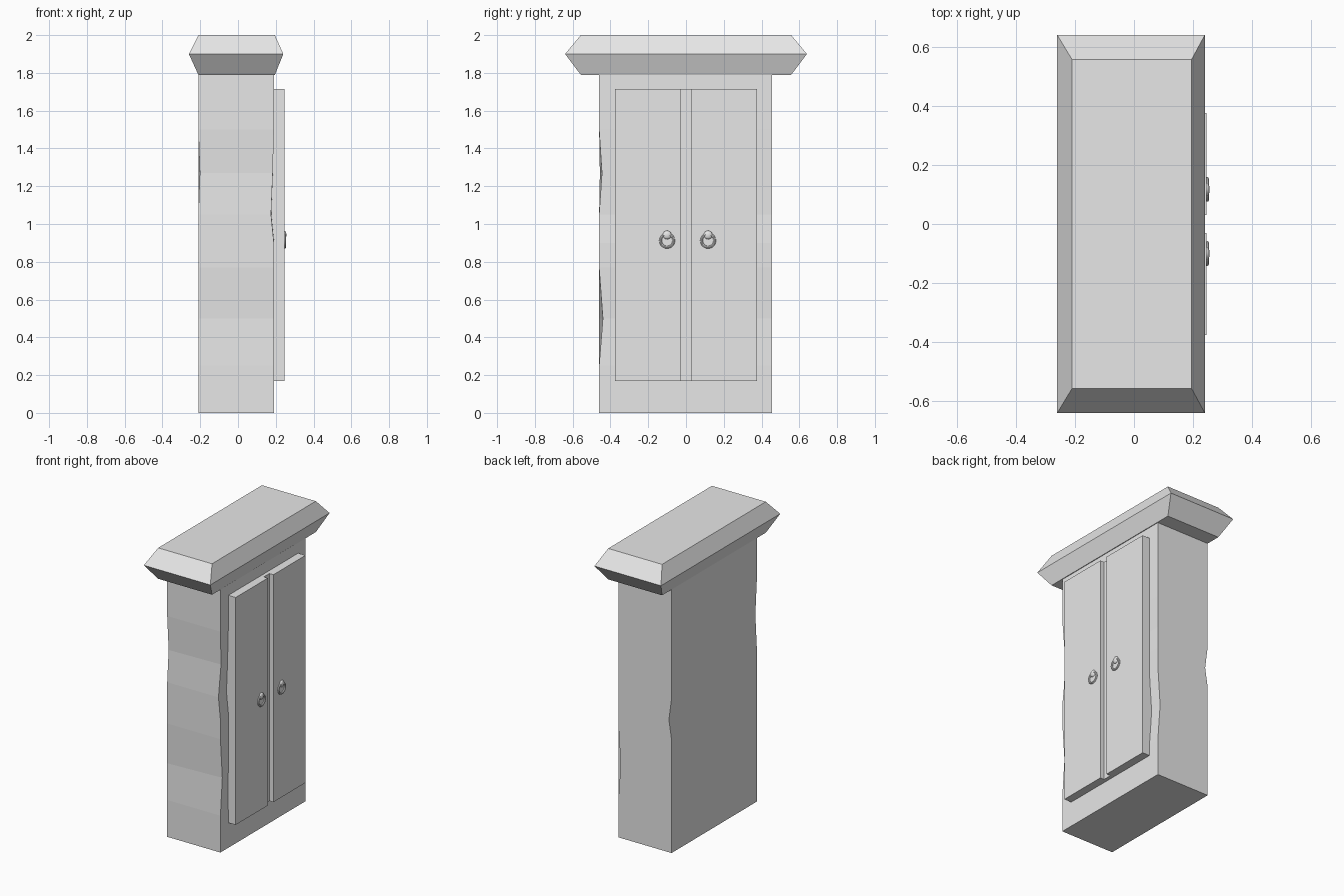
import bpy
import bmesh
from math import radians
from mathutils import Matrix

cube = bpy.data.objects.get("Cube")
if cube:
    bpy.data.objects.remove(cube, do_unlink=True)

grey = bpy.data.materials.new("light grey")
grey.use_nodes = True
colour = (0.8, 0.8, 0.8, 1)
grey.diffuse_color = colour
grey.node_tree.nodes["Principled BSDF"].inputs["Base Color"].default_value = colour


def finish(name, bm):
    bmesh.ops.recalc_face_normals(bm, faces=bm.faces)
    mesh = bpy.data.meshes.new(name)
    bm.to_mesh(mesh)
    bm.free()
    mesh.materials.append(grey)
    ob = bpy.data.objects.new(name, mesh)
    bpy.context.collection.objects.link(ob)
    return ob


def loft(name, rings):
    """Join four-cornered rings into a closed solid."""
    bm = bmesh.new()
    loops = [[bm.verts.new(p) for p in ring] for ring in rings]
    for low, high in zip(loops, loops[1:]):
        for i in range(4):
            j = (i + 1) % 4
            bm.faces.new((low[i], low[j], high[j], high[i]))
    bm.faces.new(loops[0][::-1])
    bm.faces.new(loops[-1])
    return finish(name, bm)


def rect(x0, x1, y0, y1, z):
    return [(x0, y0, z), (x1, y0, z), (x1, y1, z), (x0, y1, z)]


def box(name, x0, x1, y0, y1, z0, z1):
    return loft(name, [rect(x0, x1, y0, y1, z) for z in (z0, z1)])


# Cabinet body with worn vertical corners: (corner, height) -> inward offset
X0, X1, Y0, Y1 = -0.21, 0.19, -0.46, 0.455
dents = {
    (0, 1.27): (0.008, 0.004),
    (1, 0.5): (0.0, 0.02),
    (1, 1.05): (-0.015, 0.0),
    (1, 1.27): (-0.006, 0.015),
    (2, 0.5): (-0.018, 0.0),
    (3, 0.9): (0.02, 0.0),
}
rings = []
for z in (0, 0.04, 0.25, 0.5, 0.77, 0.9, 1.05, 1.27, 1.5, 1.79):
    ring = []
    for i, (x, y, _) in enumerate(rect(X0, X1, Y0, Y1, z)):
        dx, dy = dents.get((i, z), (0, 0))
        ring.append((x + dx, y + dy, z))
    rings.append(ring)
loft("cabinet_body", rings)

# Cornice with bevelled rim
loft("cornice", [
    rect(-0.21, 0.195, -0.557, 0.557, 1.79),
    rect(-0.26, 0.24, -0.64, 0.64, 1.9),
    rect(-0.21, 0.195, -0.557, 0.557, 2.0),
])

# Doors and the recessed strip between them
box("right_door", 0.17, 0.245, -0.375, -0.03, 0.17, 1.715)
box("left_door", 0.17, 0.245, 0.03, 0.375, 0.17, 1.715)
box("centre_strip", 0.17, 0.215, -0.03, 0.03, 0.17, 1.715)

# Ring pulls with knobs
for side, y in (("right", -0.1), ("left", 0.117)):
    bpy.ops.mesh.primitive_torus_add(
        major_segments=20, minor_segments=8, major_radius=0.035, minor_radius=0.007,
        location=(0.247, y, 0.912), rotation=(0, radians(90), 0))
    ring = bpy.context.object
    ring.name = side + "_pull_ring"
    ring.data.materials.append(grey)
    bpy.ops.object.shade_smooth_by_angle()

    bm = bmesh.new()
    bmesh.ops.create_uvsphere(
        bm, u_segments=14, v_segments=8, radius=0.023,
        matrix=Matrix.Translation((0.245, y, 0.942)) @ Matrix.Diagonal((0.5, 1, 1, 1)))
    for face in bm.faces:
        face.smooth = True
    finish(side + "_pull_knob", bm)
